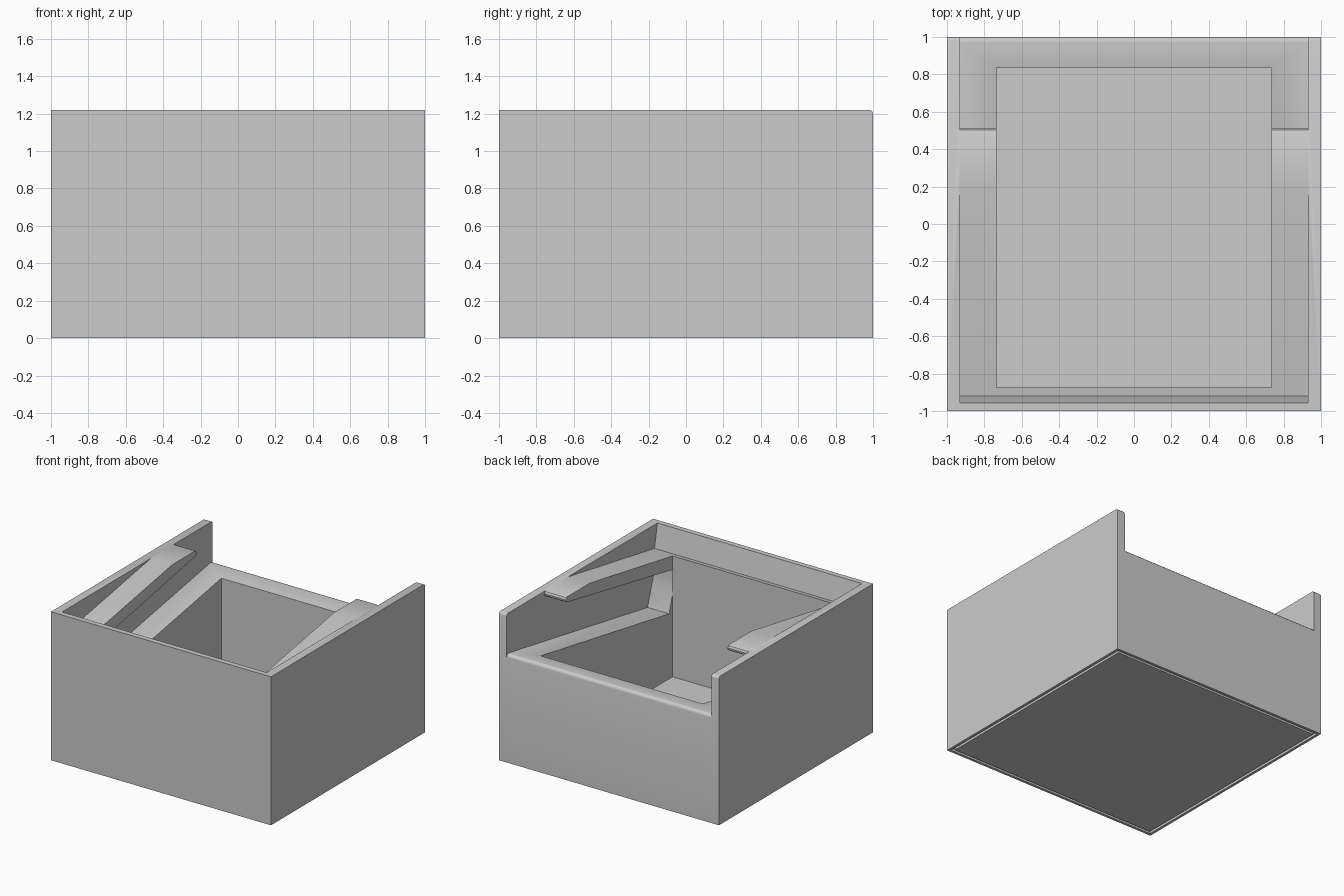
import bpy, bmesh, math

if "Cube" in bpy.data.objects:
    bpy.data.objects.remove(bpy.data.objects["Cube"])

grey = bpy.data.materials.new("light_grey")
grey.diffuse_color = (0.6, 0.6, 0.6, 1)
grey.use_nodes = True
grey.node_tree.nodes["Principled BSDF"].inputs["Base Color"].default_value = grey.diffuse_color


def extrude_x(name, profile, x0, x1):
    """Solid from a (y, z) profile extruded along x."""
    bm = bmesh.new()
    face = bm.faces.new([bm.verts.new((x0, y, z)) for y, z in profile])
    ext = bmesh.ops.extrude_face_region(bm, geom=[face])
    moved = [v for v in ext["geom"] if isinstance(v, bmesh.types.BMVert)]
    bmesh.ops.translate(bm, verts=moved, vec=(x1 - x0, 0, 0))
    bmesh.ops.recalc_face_normals(bm, faces=bm.faces)
    mesh = bpy.data.meshes.new(name)
    bm.to_mesh(mesh)
    bm.free()
    obj = bpy.data.objects.new(name, mesh)
    bpy.context.collection.objects.link(obj)
    return obj


def rect(y0, y1, z0, z1):
    return [(y0, z0), (y1, z0), (y1, z1), (y0, z1)]


def cut(target, cutter):
    """Subtract the cutter from the target, then remove it."""
    cutter.hide_render = True
    mod = target.modifiers.new("cut", 'BOOLEAN')
    mod.operation = 'DIFFERENCE'
    mod.solver = 'EXACT'
    mod.object = cutter
    bpy.context.view_layer.objects.active = target
    bpy.ops.object.modifier_apply(modifier=mod.name)
    bpy.data.objects.remove(cutter)


# Outer block, rear top corner slightly rounded
r = 0.02
corner = [(1 - r + r * math.cos(a), 1.22 - r + r * math.sin(a))
          for a in (math.radians(d) for d in (0, 30, 60, 90))]
body = extrude_x("bin_body", [(-1, 0), (1, 0)] + corner + [(-1, 1.22)], -1, 1)

# Deep central cavity
cut(body, extrude_x("cavity_cutter", rect(-0.875, 0.835, 0.04, 1.4), -0.735, 0.735))

# Top opening: sloping front wall and the sloping upper side of the arms
cut(body, extrude_x("opening_cutter",
                    [(-0.92, 1.025), (0.2, 1.22), (0.66, 1.3), (-0.972, 1.3)],
                    -0.93, 0.93))

# Slot under the arms: sloping ledge with a rounded rear lip, rounded arm tips
slot = [(-0.83, 0.575), (0.972, 0.889), (0.987, 0.886), (0.997, 0.876),
        (1.0, 0.862), (1.01, 0.84), (1.1, 0.84), (1.1, 1.3), (0.47, 1.3),
        (0.488, 1.222), (0.502, 1.215), (0.51, 1.2), (0.508, 1.185),
        (0.495, 1.175), (-0.872, 0.92), (-0.872, 0.709)]
cut(body, extrude_x("slot_cutter", slot, -0.93, 0.93))

# Small pockets at the front end of each slot
pocket = [(-0.872, 0.709), (-0.92, 0.86), (-0.908, 0.913), (-0.86, 0.915), (-0.86, 0.72)]
for side in (-1, 1):
    cut(body, extrude_x("pocket_cutter", pocket,
                        min(side * 0.74, side * 0.929), max(side * 0.74, side * 0.929)))

# Underside recess with a base panel that leaves a thin groove around it
cut(body, extrude_x("recess_cutter", rect(-0.978, 0.978, -0.1, 0.02), -0.978, 0.978))
panel = extrude_x("base_panel", rect(-0.957, 0.957, 0, 0.03), -0.957, 0.957)

for obj in (body, panel):
    obj.data.materials.clear()
    obj.data.materials.append(grey)
    for poly in obj.data.polygons:
        poly.material_index = 0
    bpy.ops.object.select_all(action='DESELECT')
    obj.select_set(True)
    bpy.context.view_layer.objects.active = obj
    bpy.ops.object.shade_smooth_by_angle(angle=math.radians(35))
